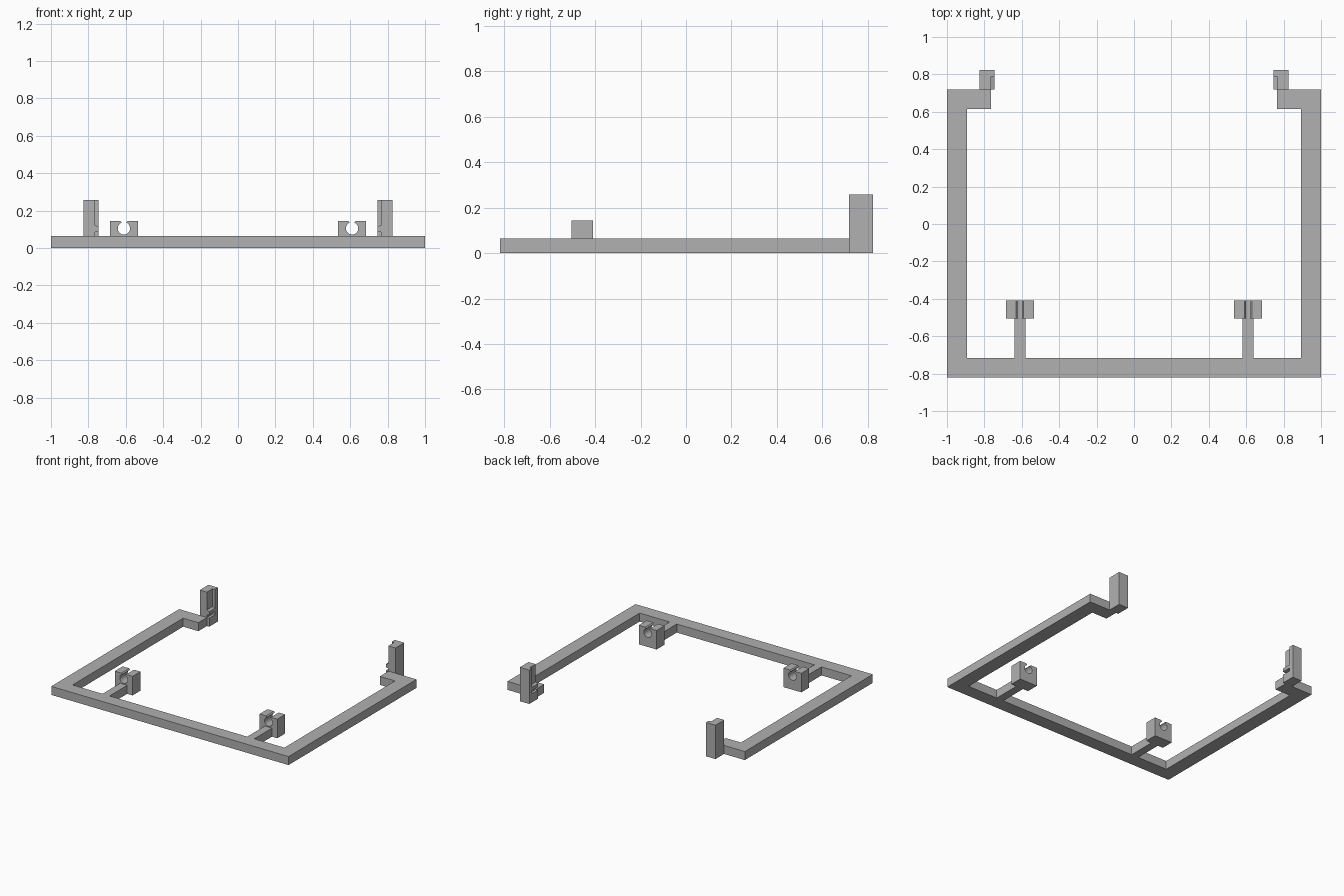
import bpy, bmesh, math
from mathutils import Vector

cube = bpy.data.objects.get("Cube")
if cube:
    bpy.data.objects.remove(cube)

grey = bpy.data.materials.new("plain grey")
grey.use_nodes = True
colour = (0.44, 0.44, 0.44, 1)
grey.diffuse_color = colour
grey.node_tree.nodes["Principled BSDF"].inputs["Base Color"].default_value = colour


def extrude(name, outline, start, depth, axis):
    """Extrude a closed outline along z (xy outline) or y (xz outline)."""
    bm = bmesh.new()
    if axis == "z":
        points, move = [(a, b, start) for a, b in outline], Vector((0, 0, depth))
    else:
        points, move = [(a, start, b) for a, b in outline], Vector((0, depth, 0))
    face = bm.faces.new([bm.verts.new(p) for p in points])
    top = bmesh.ops.extrude_face_region(bm, geom=[face])["geom"]
    bmesh.ops.translate(bm, vec=move, verts=[v for v in top if isinstance(v, bmesh.types.BMVert)])
    bmesh.ops.recalc_face_normals(bm, faces=bm.faces)
    mesh = bpy.data.meshes.new(name)
    bm.to_mesh(mesh)
    bm.free()
    mesh.materials.append(grey)
    obj = bpy.data.objects.new(name, mesh)
    bpy.context.collection.objects.link(obj)
    return obj


def flip(outline, side):
    return [(side * a, b) for a, b in outline]


# Open frame with inward hooks at the back and two arms at the front
half = [(1, -0.82), (1, 0.72), (0.765, 0.72), (0.765, 0.615), (0.893, 0.615),
        (0.893, -0.717), (0.64, -0.717), (0.64, -0.505), (0.58, -0.505), (0.58, -0.717)]
extrude("base_frame", half + flip(half[::-1], -1), 0, 0.065, "z")

# Clip block outline: round hole opening upward through a flared slot
centre, hole_z, radius, gap = 0.61, 0.105, 0.033, 0.012
clip = [(centre - 0.075, 0.145), (centre - 0.075, 0), (centre + 0.075, 0),
        (centre + 0.075, 0.145), (centre + 0.02, 0.145)]
lip = math.asin(gap / radius)
steps = 24
for i in range(steps + 1):
    a = lip + (2 * math.pi - 2 * lip) * i / steps
    clip.append((centre + radius * math.sin(a), hole_z + radius * math.cos(a)))
clip.append((centre - 0.02, 0.145))

# Upright outlines: stepped front part with a retaining nub, plain rear part
stepped = [(0.825, 0), (0.825, 0.258), (0.765, 0.258), (0.765, 0.122), (0.745, 0.115),
           (0.745, 0.09), (0.765, 0.085), (0.765, 0.065), (0.745, 0.065), (0.745, 0)]
plain = [(0.825, 0), (0.825, 0.258), (0.745, 0.258), (0.745, 0)]

for label, side in (("left", 1), ("right", -1)):
    extrude(label + "_clip_block", flip(clip, side), -0.505, 0.095, "y")
    extrude(label + "_upright_front", flip(stepped, side), 0.718, 0.07, "y")
    extrude(label + "_upright_back", flip(plain, side), 0.788, 0.035, "y")
